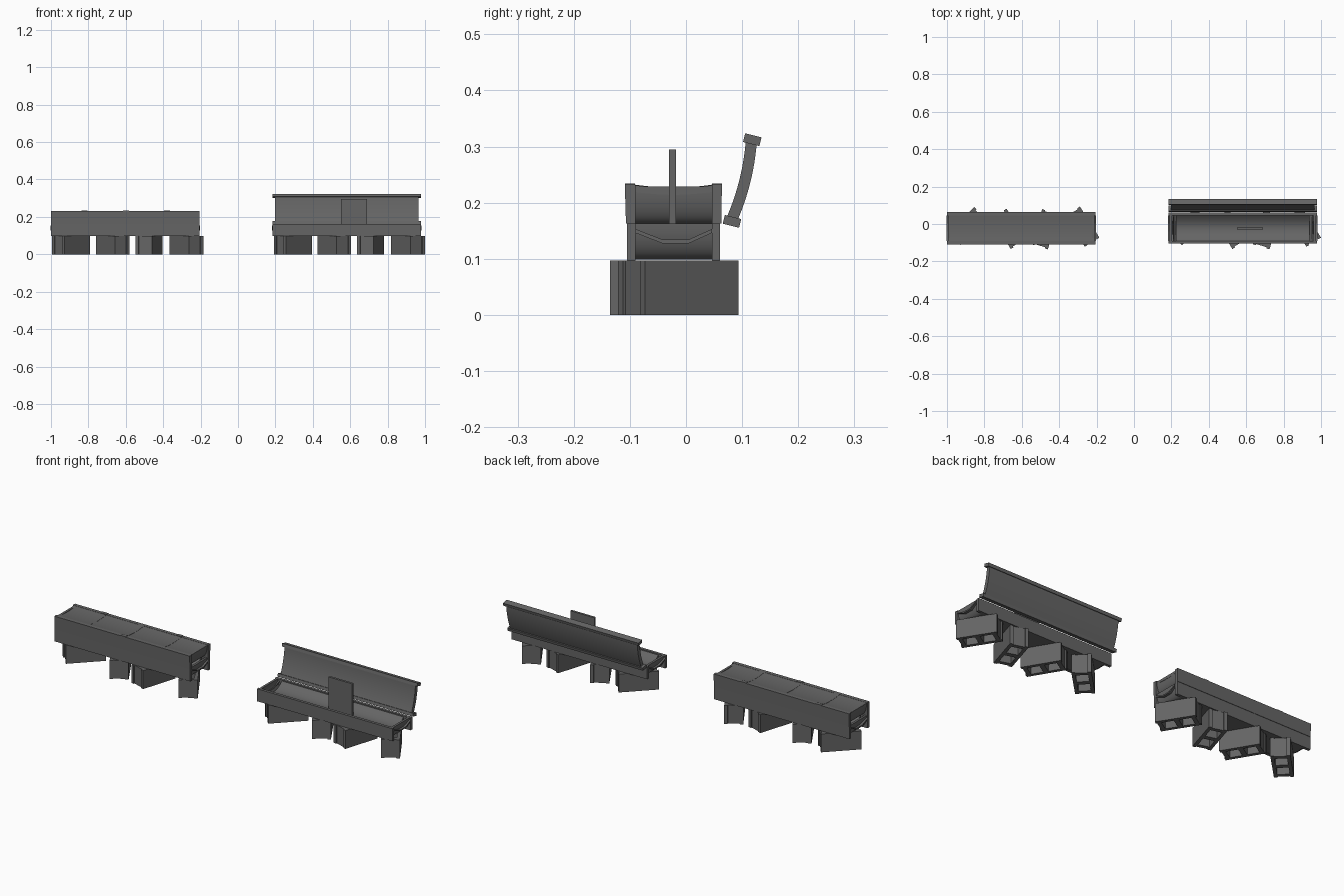
import bpy, bmesh, math
from mathutils import Matrix, Vector

if "Cube" in bpy.data.objects:
    bpy.data.objects.remove(bpy.data.objects["Cube"])

grey = bpy.data.materials.new("dark_grey")
grey.diffuse_color = (.13, .13, .13, 1)
grey.use_nodes = True
grey.node_tree.nodes["Principled BSDF"].inputs["Base Color"].default_value = grey.diffuse_color


def finish(bm, name, smooth=False):
    bmesh.ops.recalc_face_normals(bm, faces=bm.faces)
    me = bpy.data.meshes.new(name)
    bm.to_mesh(me)
    bm.free()
    me.materials.append(grey)
    ob = bpy.data.objects.new(name, me)
    bpy.context.collection.objects.link(ob)
    if smooth:
        bpy.context.view_layer.objects.active = ob
        ob.select_set(True)
        bpy.ops.object.shade_smooth_by_angle(angle=math.radians(35))
        ob.select_set(False)
    return ob


def add_box(bm, lo, hi):
    lo, hi = Vector(lo), Vector(hi)
    m = Matrix.Translation((lo + hi) / 2) @ Matrix.Diagonal((*(hi - lo), 1))
    bmesh.ops.create_cube(bm, size=1, matrix=m)


def box(name, lo, hi):
    bm = bmesh.new()
    add_box(bm, lo, hi)
    return finish(bm, name)


def prism(name, pts, axis, a, b, smooth=True):
    """Extrude a closed profile along x (pts are y,z) or y (pts are x,z)."""
    bm = bmesh.new()
    co = (lambda p, t: (t, p[0], p[1])) if axis == 'x' else (lambda p, t: (p[0], t, p[1]))
    r0 = [bm.verts.new(co(p, a)) for p in pts]
    r1 = [bm.verts.new(co(p, b)) for p in pts]
    n = len(pts)
    for i in range(n):
        bm.faces.new((r0[i], r0[(i + 1) % n], r1[(i + 1) % n], r1[i]))
    bm.faces.new(r0)
    bm.faces.new(r1[::-1])
    return finish(bm, name, smooth)


def sag(y0, y1, z, depth, n=12):
    """Parabolic dip between two edges."""
    return [(y0 + (y1 - y0) * i / n, z - depth * (1 - (2 * i / n - 1) ** 2)) for i in range(n + 1)]


def block(name, x, y, yaw):
    L, W, H, t = .098, .046, .097, .017
    bm = bmesh.new()
    for s in (-1, 1):
        ya, yb = sorted((s * W, s * (W - t)))
        add_box(bm, (-L, ya, 0), (L, yb, H))
        xa, xb = sorted((s * (L - .006), s * (L - .026)))
        add_box(bm, (xa, t - W, 0), (xb, W - t, H))
    add_box(bm, (-.012, t - W, 0), (.012, W - t, H))
    bm.transform(Matrix.Translation((x, y, 0)) @ Matrix.Rotation(math.radians(yaw), 4, 'Z'))
    return finish(bm, name)


def end_panel(name, x, s, z0, z1, depth):
    """Coved end wall, curving inward toward its foot; s points outward."""
    out = []
    for i in range(9):
        a = i / 8 * math.pi / 2
        out.append((x - s * (.005 + depth * (1 - math.cos(a))), z1 - (z1 - z0) * math.sin(a)))
    inner = [(px - s * .012, pz) for px, pz in reversed(out)]
    prism(name, out + inner, 'y', -.09, .046)


def trough(tag, x0, x1, front, back, top):
    # Side boards
    box(tag + "_front_board", (x0, front, .097), (x1, -.09, top))
    box(tag + "_back_board", (x0, .046, .097), (x1, back, top))
    # Hollowed bed
    prism(tag + "_bed", sag(-.09, .046, .157, .03) + [(.046, .099), (-.09, .099)],
          'x', x0 + .04, x1 - .04)
    # Coved ends with angled moulding
    lip = [(-.09, .153), (-.041, .134), (.004, .134), (.046, .153),
           (.046, .146), (.004, .127), (-.041, .127), (-.09, .146)]
    for s, x, n in ((-1, x0, "_left"), (1, x1, "_right")):
        end_panel(tag + n + "_end", x, s, .099, .163, .035)
        prism(tag + n + "_end_moulding", lip, 'x', x - s * .025, x + s * .003, False)
    # Supporting hollow blocks
    for i, (bx, by, yaw) in enumerate(((.108, -.011, 45), (.33, -.026, 121),
                                       (.524, -.028, 73), (.724, -.014, 122))):
        block(f"{tag}_block_{i + 1}", x0 + bx, by, yaw)


LX0, LX1, RX0, RX1 = -1.0, -.207, .185, .978
trough("closed_trough", LX0, LX1, -.105, .061, .163)
trough("open_trough", RX0, RX1, -.105, .061, .163)

# Closed cover: tapered rails meeting the boards, slightly dished top, coved ends
prism("cover_front_rail", [(-.109, .232), (-.107, .163), (-.09, .163), (-.09, .232)], 'x', LX0, LX1)
prism("cover_back_rail", [(.046, .232), (.046, .163), (.063, .163), (.064, .232)], 'x', LX0, LX1)
top = sag(-.09, .046, .231, .005)
prism("cover_top", top + [(y, z - .012) for y, z in reversed(top)], 'x', LX0 + .005, LX1 - .005)
for s, x, n in ((-1, LX0, "left"), (1, LX1, "right")):
    end_panel(f"cover_{n}_end", x, s, .163, .229, .03)

# Thin straps across the cover, with small tabs on the rails
for i, x in enumerate((-.82, -.6, -.38)):
    w = .016
    prism(f"cover_strap_{i + 1}", [(y, z + .001) for y, z in top] + [(y, z - .002) for y, z in reversed(top)],
          'x', x - w, x + w)
    y = -.1 if i == 1 else .055
    box(f"cover_tab_{i + 1}", (x - w, y - .009, .228), (x + w, y + .009, .234))

# Open lid leaning behind the second trough
lean = Matrix.Translation((0, .1, .2395)) @ Matrix.Rotation(math.radians(-14), 4, 'X')
arc = [(-y, z) for z, y in sag(-.072, .072, .001, .006)]
panel = [(y - .010, z) for y, z in arc] + [(y + .010, z) for y, z in reversed(arc)]
lid = [prism("open_lid_panel", panel, 'x', RX0 + .013, RX1 - .013),
       box("open_lid_lower_rail", (RX0, -.015, -.083), (RX1, .015, -.067)),
       box("open_lid_upper_rail", (RX0, -.015, .067), (RX1, .015, .083))]
for ob in lid:
    ob.data.transform(lean)

# Upright plate in the open trough
box("upright_plate", (.55, -.03, .125), (.69, -.018, .295))
